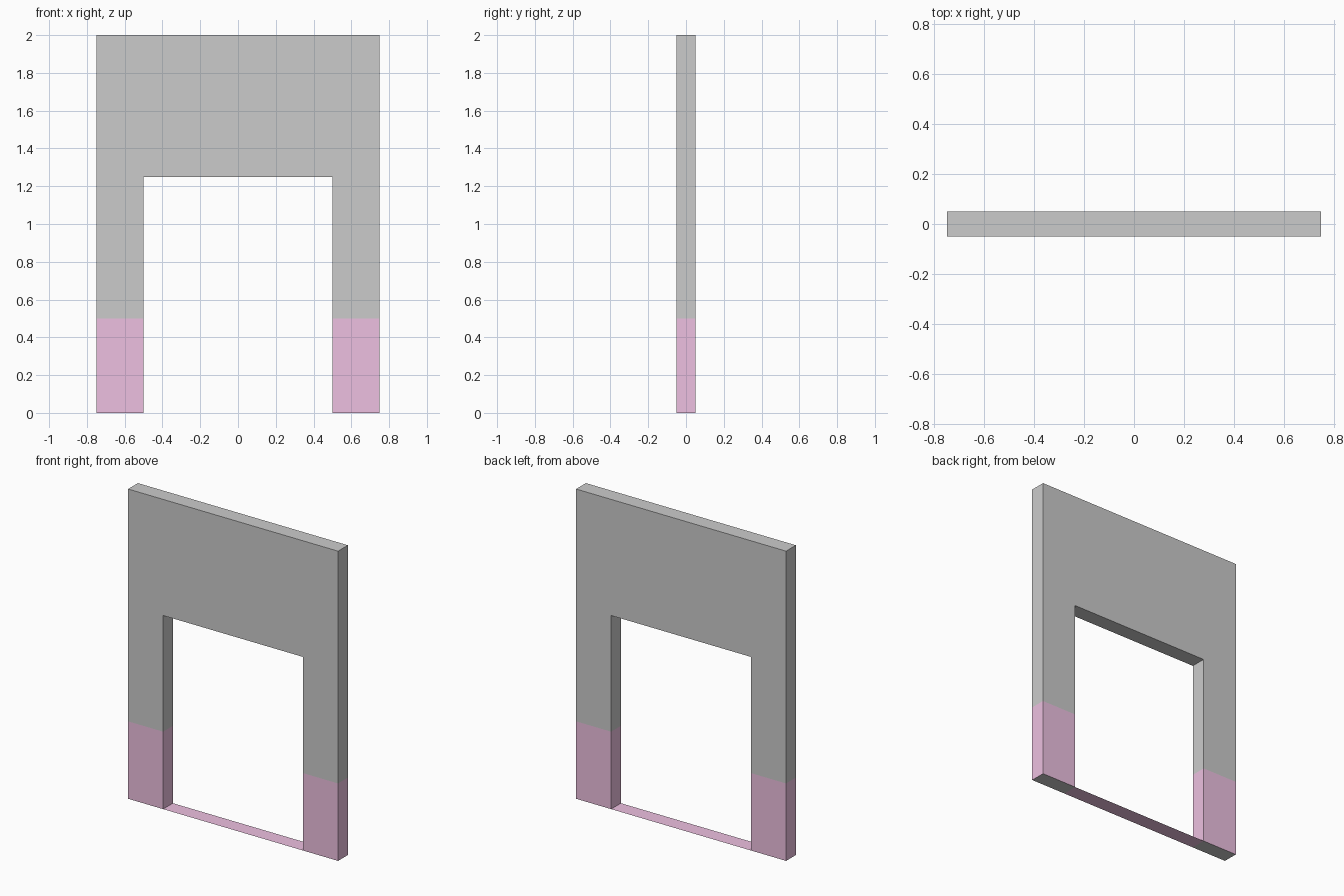
import bpy, bmesh

if "Cube" in bpy.data.objects:
    bpy.data.objects.remove(bpy.data.objects["Cube"])

HALF_DEPTH = 0.05

pink = bpy.data.materials.new("pink")
pink.diffuse_color = (0.85, 0.53, 0.75, 1)
pink.use_nodes = True
pink.node_tree.nodes["Principled BSDF"].inputs["Base Color"].default_value = pink.diffuse_color
grey = bpy.data.materials.new("grey")


def make_object(name, bm, materials):
    mesh = bpy.data.meshes.new(name)
    bm.to_mesh(mesh)
    bm.free()
    for m in materials:
        mesh.materials.append(m)
    obj = bpy.data.objects.new(name, mesh)
    bpy.context.collection.objects.link(obj)
    return obj


# Wall with doorway: half outline, mirrored, then extruded through its depth
half = [(0.5, 1.25), (0.5, 0), (0.75, 0), (0.75, 2)]
outline = half + [(-x, z) for x, z in reversed(half)]
bm = bmesh.new()
front = bm.faces.new([bm.verts.new((x, -HALF_DEPTH, z)) for x, z in outline])
ext = bmesh.ops.extrude_face_region(bm, geom=[front], use_keep_orig=True)
verts = [g for g in ext["geom"] if isinstance(g, bmesh.types.BMVert)]
bmesh.ops.translate(bm, verts=verts, vec=(0, 2 * HALF_DEPTH, 0))

# Pink band around the upright sides of both legs
bmesh.ops.bisect_plane(bm, geom=bm.verts[:] + bm.edges[:] + bm.faces[:],
                       plane_co=(0, 0, 0.5), plane_no=(0, 0, 1))
bmesh.ops.recalc_face_normals(bm, faces=bm.faces[:])
for f in bm.faces:
    if abs(f.normal.z) < 0.5 and max(v.co.z for v in f.verts) < 0.51:
        f.material_index = 1
make_object("doorway_wall", bm, [grey, pink])

# Flat threshold strip between the legs
bm = bmesh.new()
bm.faces.new([bm.verts.new((x, y, 0)) for x, y in
              [(-0.5, -HALF_DEPTH), (0.5, -HALF_DEPTH), (0.5, HALF_DEPTH), (-0.5, HALF_DEPTH)]])
make_object("threshold", bm, [pink])
